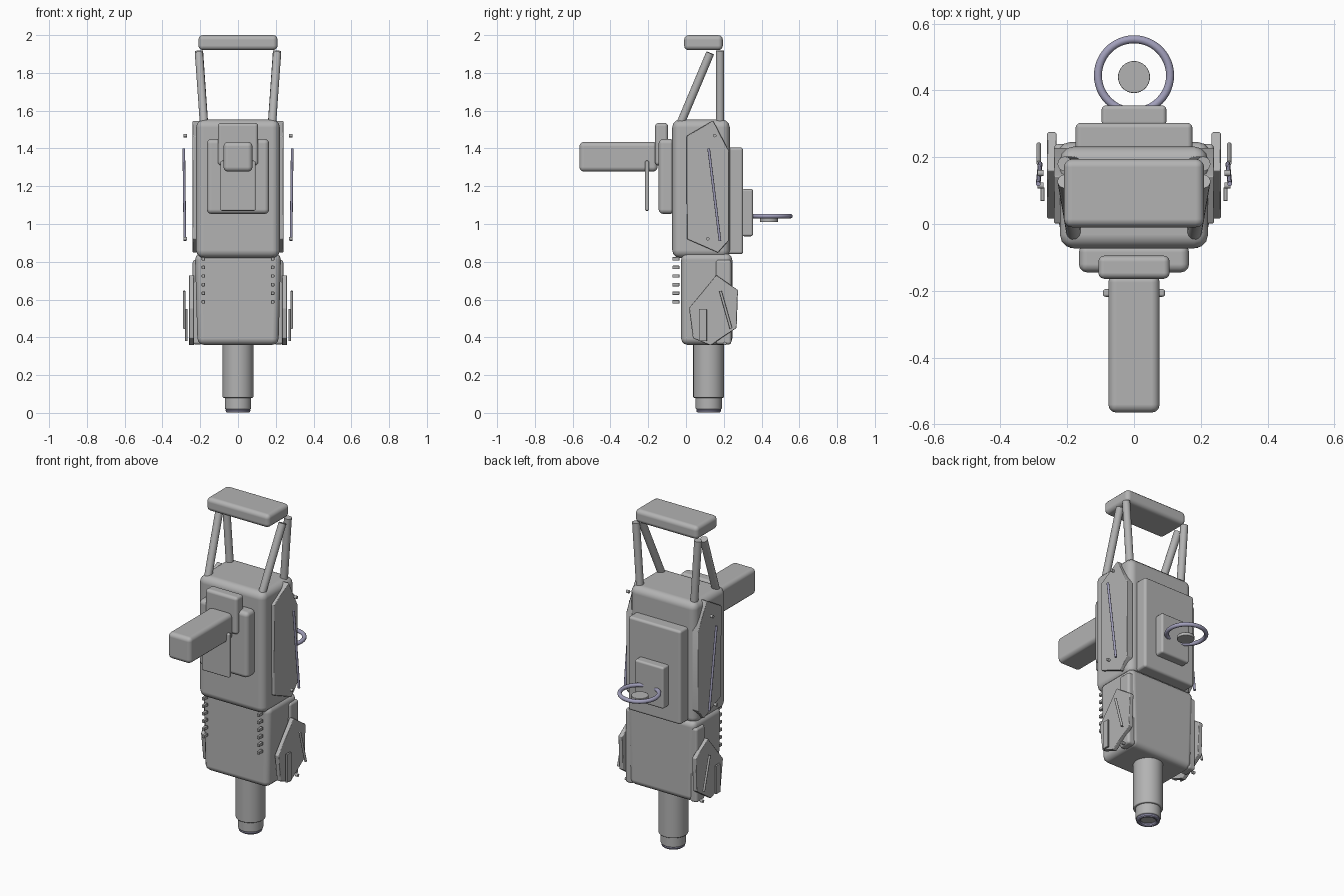
import bpy, math
from mathutils import Vector

cube = bpy.data.objects.get("Cube")
if cube:
    bpy.data.objects.remove(cube, do_unlink=True)


def material(name, rgb):
    m = bpy.data.materials.new(name)
    m.use_nodes = True
    m.diffuse_color = (*rgb, 1)
    m.node_tree.nodes["Principled BSDF"].inputs["Base Color"].default_value = (*rgb, 1)
    return m


GREY = material("plain grey", (0.45, 0.45, 0.45))
STEEL = material("violet steel", (0.36, 0.35, 0.5))


def finish(ob, name, mat, bevel=0, segments=3):
    ob.name = name
    ob.data.materials.append(mat)
    bpy.ops.object.shade_smooth_by_angle(angle=math.radians(35))
    if bevel:
        b = ob.modifiers.new("rounded edges", "BEVEL")
        b.width, b.segments, b.limit_method = bevel, segments, "ANGLE"
        b.harden_normals = True
    return ob


def box(name, x, y, z, bevel=0.0, mat=GREY):
    """Rounded box from (min, max) ranges."""
    bpy.ops.mesh.primitive_cube_add(size=1, location=[sum(r) / 2 for r in (x, y, z)])
    ob = bpy.context.object
    ob.scale = [r[1] - r[0] for r in (x, y, z)]
    bpy.ops.object.transform_apply(location=False, rotation=False, scale=True)
    return finish(ob, name, mat, bevel)


def rod(name, a, b, radius, mat=GREY, sides=16, bevel=0):
    """Cylinder between two points."""
    a, b = Vector(a), Vector(b)
    bpy.ops.mesh.primitive_cylinder_add(vertices=sides, radius=radius, depth=(b - a).length,
                                        location=(a + b) / 2)
    ob = bpy.context.object
    ob.rotation_euler = (b - a).to_track_quat("Z", "Y").to_euler()
    return finish(ob, name, mat, bevel, 2)


def panel(name, outline, x0, x1):
    """Flat side plate from a (y, z) outline."""
    n = len(outline)
    verts = [(x, y, z) for x in (x0, x1) for y, z in outline]
    faces = [tuple(range(n))[::-1], tuple(range(n, 2 * n))]
    faces += [(i, (i + 1) % n, n + (i + 1) % n, n + i) for i in range(n)]
    if x1 < x0:
        faces = [f[::-1] for f in faces]
    me = bpy.data.meshes.new(name)
    me.from_pydata(verts, [], faces)
    ob = bpy.data.objects.new(name, me)
    bpy.context.collection.objects.link(ob)
    bpy.ops.object.select_all(action="DESELECT")
    ob.select_set(True)
    bpy.context.view_layer.objects.active = ob
    return finish(ob, name, GREY, 0.004, 1)


# Main housings
box("upper_body", (-.222, .222), (-.073, .232), (.82, 1.553), .042)
lower = box("lower_body", (-.228, .228), (-.026, .245), (.36, .845), .035)
for v in lower.data.vertices:
    if v.co.z < 0:
        v.co.x *= .94

# Barrel and tip
rod("barrel", (0, .12, .08), (0, .12, .4), .082, sides=32, bevel=.006)
rod("barrel_tip", (0, .12, .018), (0, .12, .09), .07, sides=32, bevel=.008)
bpy.ops.mesh.primitive_torus_add(major_radius=.054, minor_radius=.012, major_segments=32,
                                 minor_segments=10, location=(0, .12, .013))
finish(bpy.context.object, "muzzle_ring", STEEL)

# Front plates and forward grip
box("front_plate", (-.165, .165), (-.145, -.06), (1.053, 1.45), .025)
box("grip_mount", (-.107, .107), (-.164, -.095), (1.31, 1.535), .018)
box("forward_grip", (-.077, .077), (-.565, -.15), (1.277, 1.435), .025)
box("grip_guard", (-.093, .093), (-.218, -.195), (1.07, 1.335), .008)

# Back plates, ring and disc
box("back_plate", (-.175, .175), (.22, .303), (.84, 1.405), .015)
box("ring_mount", (-.097, .097), (.295, .355), (.935, 1.185), .012)
bpy.ops.mesh.primitive_torus_add(major_radius=.108, minor_radius=.012, major_segments=48,
                                 minor_segments=12, location=(0, .445, 1.042))
finish(bpy.context.object, "back_ring", STEEL)
rod("back_disc", (0, .44, 1.01), (0, .44, 1.03), .048, sides=32, bevel=.003)

# Top handle
box("handle_grip", (-.21, .21), (-.01, .195), (1.92, 2.0), .025)

UPPER = [(.002, 1.465), (.143, 1.548), (.228, 1.385), (.228, .915), (.17, .848), (.005, .92)]
LOWER = [(.016, .555), (.16, .73), (.275, .65), (.268, .45), (.13, .357), (.037, .395)]

# Parts repeated on both sides
for side, s in (("left", 1), ("right", -1)):
    def span(a, b):
        return sorted((s * a, s * b))

    rod(side + "_rear_strut", (s * .18, .18, 1.53), (s * .207, .18, 1.918), .022)
    rod(side + "_front_strut", (s * .18, -.03, 1.53), (s * .207, .128, 1.905), .022)
    panel(side + "_upper_panel", UPPER, s * .2, s * .24)
    panel(side + "_lower_panel", LOWER, s * .232, s * .26)
    box(side + "_lower_slab", span(.19, .24), (.158, .24), (.362, .81), .015)
    rod(side + "_upper_rail", (s * .287, .12, 1.4), (s * .281, .18, .91), .007, STEEL)
    rod(side + "_lower_rail", (s * .285, .182, .645), (s * .285, .238, .447), .007)
    box(side + "_lower_strip", span(.268, .28), (.069, .11), (.38, .55), .002)
    for i, (x, y, z) in enumerate([(.28, .152, 1.468), (.28, .115, .922), (.25, .205, .368)]):
        rod(f"{side}_stud_{i}", (s * (x - .009), y, z), (s * (x + .009), y, z), .009)
    for i in range(6):
        z = .588 + i * .0455
        box(f"{side}_tooth_{i}", span(.175, .192), (-.072, -.035), (z - .009, z + .009), .003)
